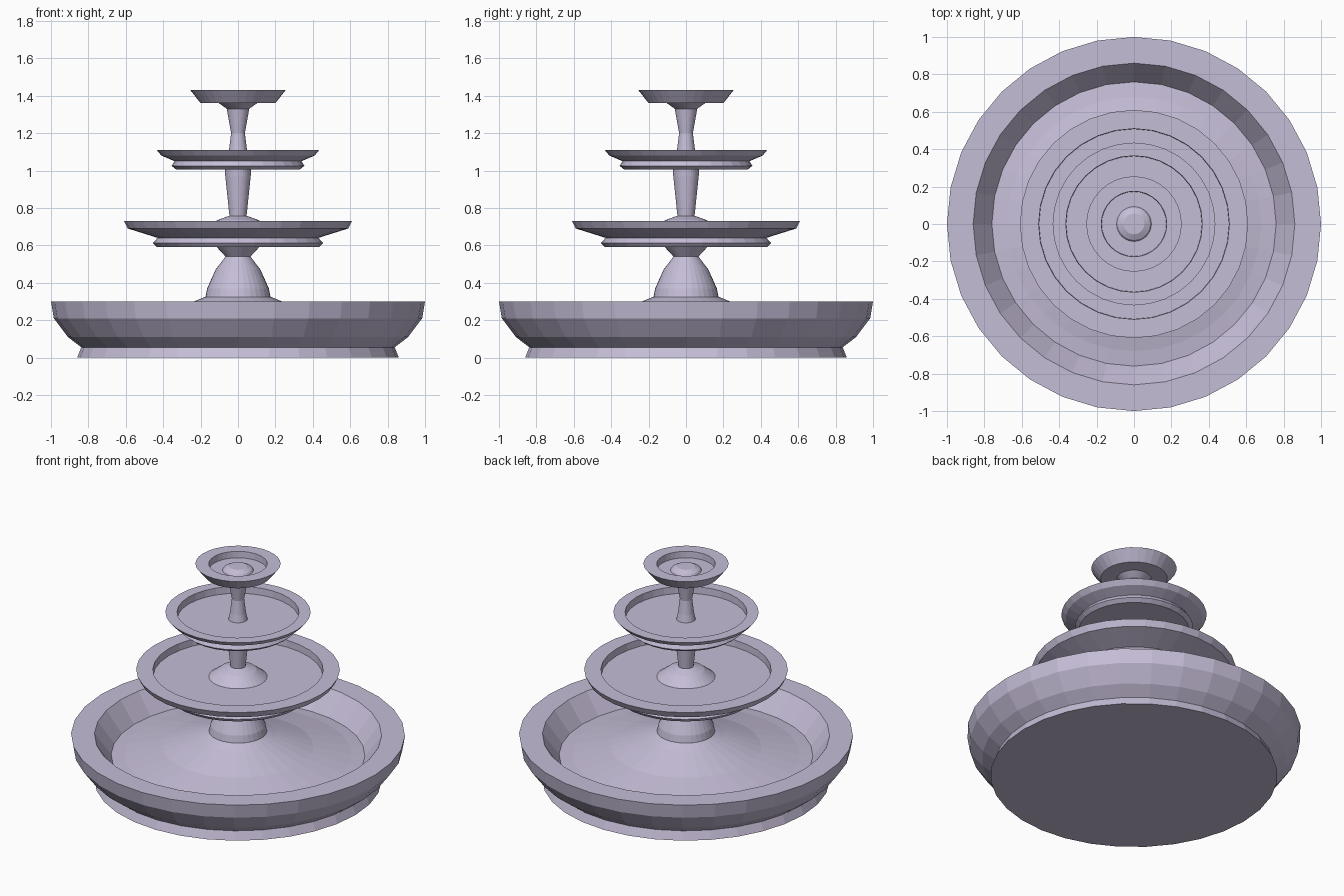
import bpy, bmesh, math

if "Cube" in bpy.data.objects:
    bpy.data.objects.remove(bpy.data.objects["Cube"])

SEGMENTS = 32

stone = bpy.data.materials.new("pale lavender stone")
stone.diffuse_color = (0.56, 0.51, 0.68, 1.0)
stone.use_nodes = True
stone.node_tree.nodes["Principled BSDF"].inputs["Base Color"].default_value = stone.diffuse_color


def turned(name, profile):
    """Solid of revolution from (radius, height) points, bottom to top; ends are capped."""
    bm = bmesh.new()
    rings = []
    for r, z in profile:
        rings.append([bm.verts.new((r * math.cos(2 * math.pi * i / SEGMENTS),
                                    r * math.sin(2 * math.pi * i / SEGMENTS), z))
                      for i in range(SEGMENTS)])
    for a, b in zip(rings, rings[1:]):
        for i in range(SEGMENTS):
            j = (i + 1) % SEGMENTS
            bm.faces.new((a[i], a[j], b[j], b[i]))
    bm.faces.new(rings[0][::-1])
    bm.faces.new(rings[-1])
    bmesh.ops.recalc_face_normals(bm, faces=bm.faces[:])
    mesh = bpy.data.meshes.new(name)
    bm.to_mesh(mesh)
    bm.free()
    mesh.materials.append(stone)
    obj = bpy.data.objects.new(name, mesh)
    bpy.context.collection.objects.link(obj)
    return obj


# Large ground basin: foot, rounded wall, broad rim, floor rising to the middle
turned("basin", [(0.86, 0), (0.838, 0.055), (0.91, 0.11), (0.985, 0.21), (1.0, 0.30),
                 (0.86, 0.30), (0.76, 0.165), (0.68, 0.175), (0.45, 0.225),
                 (0.235, 0.30), (0.175, 0.325)])

# Bell-shaped pedestal under the lowest bowl
turned("lower_pedestal", [(0.175, 0.32), (0.165, 0.37), (0.12, 0.47),
                          (0.067, 0.54), (0.115, 0.592)])

# Lowest bowl with a stepped underside and a raised centre
turned("lower_bowl", [(0.435, 0.59), (0.455, 0.613), (0.43, 0.64), (0.59, 0.69),
                      (0.61, 0.73), (0.51, 0.73), (0.508, 0.685), (0.175, 0.685),
                      (0.11, 0.735), (0.05, 0.757)])

turned("middle_stem", [(0.045, 0.75), (0.068, 0.97), (0.07, 1.007)])

# Middle bowl
turned("middle_bowl", [(0.33, 1.005), (0.355, 1.025), (0.34, 1.05), (0.41, 1.08),
                       (0.435, 1.11), (0.365, 1.11), (0.363, 1.065)])

turned("upper_stem", [(0.058, 1.06), (0.048, 1.11), (0.037, 1.20),
                      (0.06, 1.33), (0.105, 1.362)])

# Top bowl with a small spout in the middle
turned("top_bowl", [(0.20, 1.36), (0.255, 1.43), (0.175, 1.43), (0.173, 1.388)])
turned("spout", [(0.095, 1.385), (0.085, 1.40), (0.055, 1.415)])
